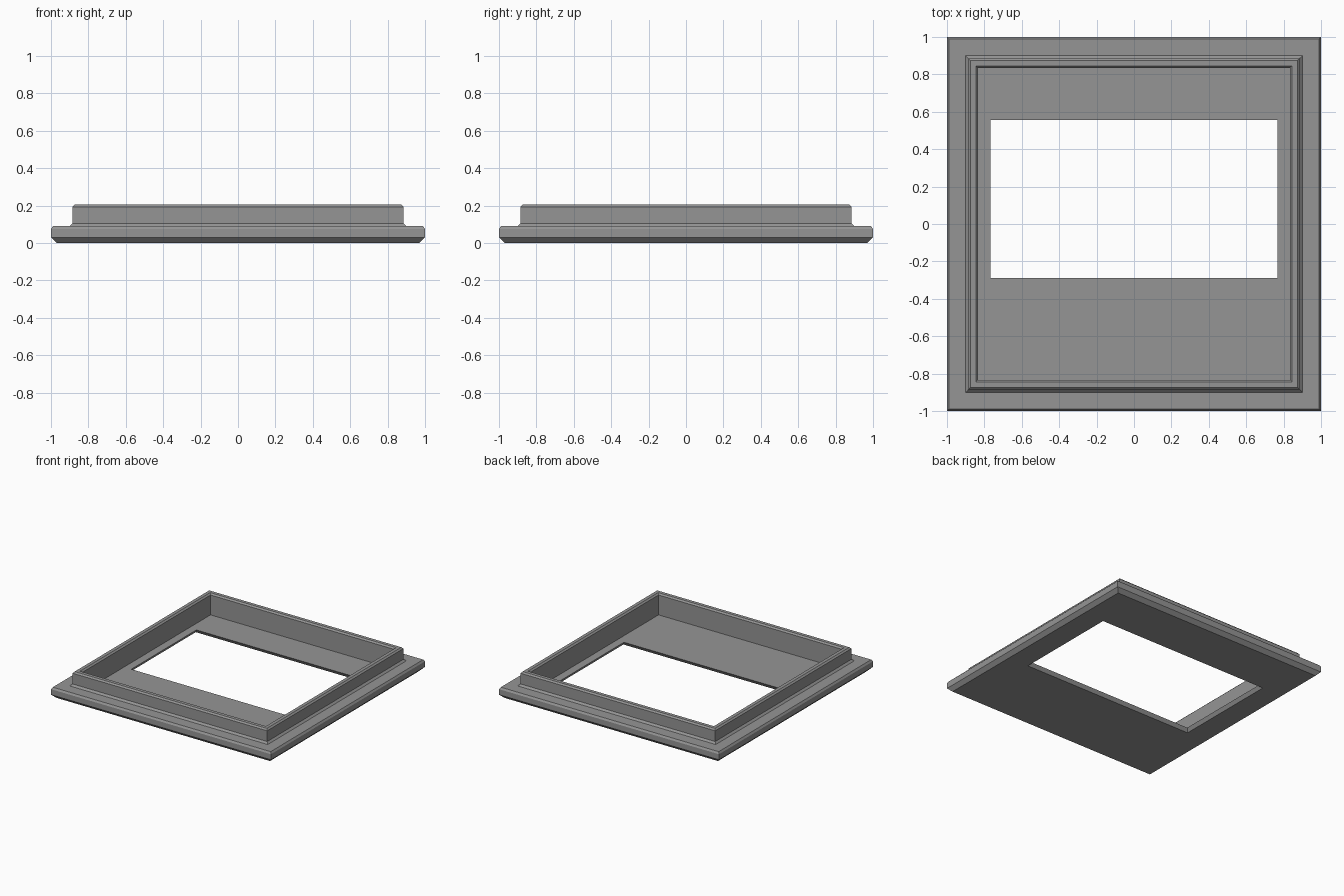
import bpy, bmesh

if "Cube" in bpy.data.objects:
    bpy.data.objects.remove(bpy.data.objects["Cube"])

grey = bpy.data.materials.new("mid_grey")
grey.diffuse_color = (0.30, 0.30, 0.30, 1.0)
grey.use_nodes = True
grey.node_tree.nodes["Principled BSDF"].inputs["Base Color"].default_value = grey.diffuse_color


def square(half, z):
    """Rectangle centred on the origin: half width, front y, back y, height."""
    return (half, -half, half, z)


# Cross-section of the frame, running from the underside outward,
# over the rim, across the floor and back through the opening
rings = [
    square(0.97, 0.0), square(1.0, 0.03),        # lower chamfer
    square(1.0, 0.075), square(0.99, 0.09),      # flange edge
    square(0.90, 0.09), square(0.885, 0.105),    # cove at the foot of the rim
    square(0.885, 0.193), square(0.873, 0.205),  # rim outside
    square(0.845, 0.205), square(0.833, 0.193),  # rim inside bevel
    square(0.833, 0.03),                         # inner wall down to floor
    (0.767, -0.29, 0.555, 0.03),                 # opening, upper edge
    (0.785, -0.308, 0.573, 0.0),                 # opening, wider lower edge
]

# Loft the rectangular rings into one closed frame
bm = bmesh.new()
loops = [[bm.verts.new(p) for p in ((-h, y0, z), (h, y0, z), (h, y1, z), (-h, y1, z))]
         for h, y0, y1, z in rings]
for i, a in enumerate(loops):
    b = loops[(i + 1) % len(loops)]
    for k in range(4):
        n = (k + 1) % 4
        bm.faces.new((a[k], a[n], b[n], b[k]))
bmesh.ops.recalc_face_normals(bm, faces=bm.faces)

mesh = bpy.data.meshes.new("tray_frame")
bm.to_mesh(mesh)
bm.free()
mesh.materials.append(grey)
bpy.context.collection.objects.link(bpy.data.objects.new("tray_frame", mesh))
